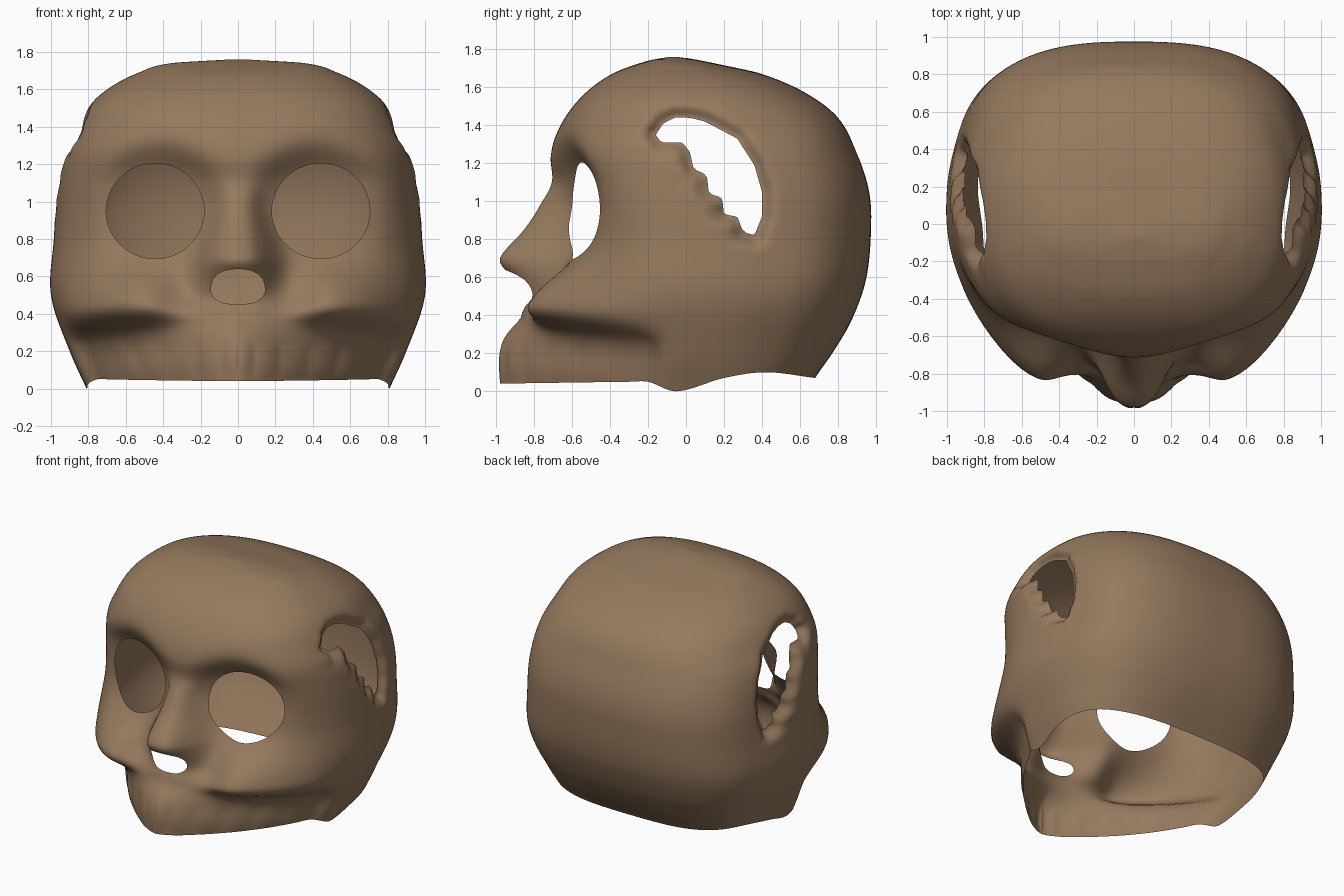
import bpy, bmesh, math
from mathutils import Vector

if "Cube" in bpy.data.objects:
    bpy.data.objects.remove(bpy.data.objects["Cube"])

AROUND, LEVELS, TOP = 320, 120, 1.76


def curve(pts):
    """Smooth interpolation through (position, value) pairs."""
    def slope(i):
        a, b = pts[max(i - 1, 0)], pts[min(i + 1, len(pts) - 1)]
        return (b[1] - a[1]) / (b[0] - a[0])

    def f(z):
        if z <= pts[0][0]:
            return pts[0][1]
        if z >= pts[-1][0]:
            return pts[-1][1]
        i = max(k for k in range(len(pts) - 1) if pts[k][0] <= z)
        (z0, v0), (z1, v1) = pts[i], pts[i + 1]
        h = z1 - z0
        u = (z - z0) / h
        return (v0 * (1 + 2 * u) * (1 - u) ** 2 + slope(i) * h * u * (1 - u) ** 2
                + v1 * u * u * (3 - 2 * u) + slope(i + 1) * h * u * u * (u - 1))
    return f


def bump(d, w, p=2):
    return math.exp(-abs(d / w) ** p)


def smooth(u):
    u = max(0, min(1, u))
    return u * u * (3 - 2 * u)


# Skull profiles by height
front = curve([(0, -.96), (.25, -.95), (.38, -.85), (.5, -.69), (.7, -.65), (.9, -.65), (1.1, -.69),
               (1.25, -.71), (1.4, -.66), (1.55, -.55), (1.67, -.39), (1.74, -.2), (TOP, -.09)])
back = curve([(0, .65), (.07, .68), (.2, .77), (.37, .87), (.6, .95), (.9, .975), (1.07, .96),
              (1.25, .9), (1.44, .8), (1.57, .63), (1.67, .4), (1.72, .18), (1.75, .03), (TOP, -.05)])
width = curve([(0, .81), (.2, .9), (.5, 1.0), (.8, .985), (1.05, .965), (1.27, .925), (1.4, .86),
               (1.53, .78), (1.62, .67), (1.69, .53), (1.74, .36), (TOP, .05)])
middle = curve([(0, .05), (.5, .1), (1.2, .1), (1.6, .03), (TOP, -.07)])
front_power = curve([(0, 1.42), (.24, 1.45), (.37, 2.2), (.5, 2.4), (1.25, 2.5), (1.45, 2.6), (1.7, 2.3)])
back_power = curve([(0, 3.1), (.3, 2.75), (1.2, 2.65), (1.7, 2.4)])
nose = curve([(.38, .02), (.5, .15), (.62, .28), (.7, .33), (.85, .21), (.98, .11), (1.1, .02), (1.25, 0)])
nose_width = curve([(.5, .22), (.7, .19), (1.0, .11)])
rim = curve([(-1, .04), (-.3, .05), (-.2, .05), (-.05, 0), (.2, .07), (.42, .1), (.68, .07)])

# Broken opening in the side wall (y, z)
side_hole = [Vector(p) for p in [
    (-.16, 1.35), (-.12, 1.41), (-.06, 1.44), (.02, 1.44), (.1, 1.42), (.27, 1.33), (.36, 1.19), (.4, 1.05),
    (.4, .92), (.36, .82), (.3, .84), (.27, .92), (.2, .93), (.19, 1.02), (.12, 1.04), (.11, 1.14),
    (.04, 1.17), (.02, 1.26), (-.02, 1.31), (-.13, 1.31)]]


def polygon_distance(y, z):
    """Distance to the side opening, negative inside."""
    p, best, inside = Vector((y, z)), 9, False
    for a, b in zip(side_hole, side_hole[1:] + side_hole[:1]):
        u = max(0, min(1, (p - a).dot(b - a) / (b - a).length_squared))
        best = min(best, (p - a - (b - a) * u).length)
        if (a.y > z) != (b.y > z) and y < a.x + (b.x - a.x) * (z - a.y) / (b.y - a.y):
            inside = not inside
    return -best if inside else best


def surface(t, z):
    c, s = math.cos(t), math.sin(t)
    n = back_power(z)
    if s < 0:
        # Narrow muzzle in front of the wide rear jaw, ending under a slanted cheek edge
        n = front_power(z - .1 * s * s)
        if n < 2.2:
            n += (2.2 - n) * smooth((.42 + s) / .4)
    x = math.copysign(abs(c) ** (2 / n) * width(z), c)
    m = middle(z)
    y = m + abs(s) ** (2 / n) * ((front(z) if s < 0 else back(z)) - m)
    ax = abs(x)
    if s < 0:
        # Nose, cheekbones, eye sockets and teeth
        y -= nose(z) * bump(x, nose_width(z), 3)
        y -= (.185 * bump(ax - .52, .2 if ax < .52 else .33) * bump(z - .48, .17 if z > .48 else .12)
              * smooth(-s * 2))
        y += (.07 + .1 * smooth((z - .85) * 2.5)) * bump(math.hypot(ax - .44, z - .96), .32, 4) * -s
        teeth = bump(z - .15, .085, 4) * smooth((-y - .3) * 4)
        k = 1 + .011 * teeth * (abs(math.sin(t * 16)) - .4)
        x, y = x * k, y * k
    else:
        # Slightly flattened sides behind the widest line
        x -= math.copysign(.02 * bump(y - .45, .2), x) * smooth(ax * 2 - .8)
    if ax > .5 and .6 < z < 1.65 and -.4 < y < .65:
        # Edge of the opening rolls inward, rippled along the chipped side
        d = polygon_distance(y, z)
        chipped = smooth((.12 - (z - 1.33 + (y + .16) * 1.04)) / .1)
        push = -.06 * bump(d, .045) + chipped * .01 * bump(d, .08) * math.sin(z * 45)
        x += math.copysign(1, x) * push
    return x, y, z


def cut(bm, field):
    """Trim away everything where field(co) is negative."""
    val = {v: field(v.co) for v in bm.verts}
    new = set()
    for e in list(bm.edges):
        a, b = e.verts
        if val[a] * val[b] < 0:
            _, v = bmesh.utils.edge_split(e, a, val[a] / (val[a] - val[b]))
            val[v] = 0
            new.add(v)
    for f in list(bm.faces):
        hit = [v for v in f.verts if v in new]
        if len(hit) == 2:
            bmesh.utils.face_split(f, hit[0], hit[1])
    dead = [f for f in bm.faces if sum(val[v] for v in f.verts) < 0]
    bmesh.ops.delete(bm, geom=dead, context='FACES')


def eye_field(p):
    return math.hypot((abs(p.x) - .443) / .262, (p.z - .95) / .255) - 1 if p.y < -.2 else 1


def nose_field(p):
    half_height = .11 if p.z > .53 else .08
    return abs(p.x / .145) ** 2.4 + abs((p.z - .53) / half_height) ** 2.4 - 1 if p.y < -.5 else 1


def side_field(p):
    return polygon_distance(p.y, p.z) if abs(p.x) > .5 else 1


# Lofted shell with a closed crown
bm = bmesh.new()
rings = []
for j in range(LEVELS + 1):
    z = TOP * (1 - (1 - j / LEVELS) ** 2)
    rings.append([bm.verts.new(surface(2 * math.pi * (i + .5) / AROUND, z)) for i in range(AROUND)])
for lo, hi in zip(rings, rings[1:]):
    for i in range(AROUND):
        k = (i + 1) % AROUND
        bm.faces.new((lo[i], lo[k], hi[k], hi[i]))
bm.faces.new(rings[-1])

# Openings and the uneven lower rim
for field in (eye_field, nose_field, side_field, lambda p: p.z - rim(p.y) - 1e-5):
    cut(bm, field)

mesh = bpy.data.meshes.new("skull_shell")
bm.to_mesh(mesh)
bm.free()
skull = bpy.data.objects.new("skull_shell", mesh)
bpy.context.collection.objects.link(skull)
bone = bpy.data.materials.new("brown_bone")
bone.diffuse_color = (.30, .19, .11, 1)
bone.use_nodes = True
bone.node_tree.nodes["Principled BSDF"].inputs["Base Color"].default_value = bone.diffuse_color
mesh.materials.append(bone)
for f in mesh.polygons:
    f.use_smooth = True
